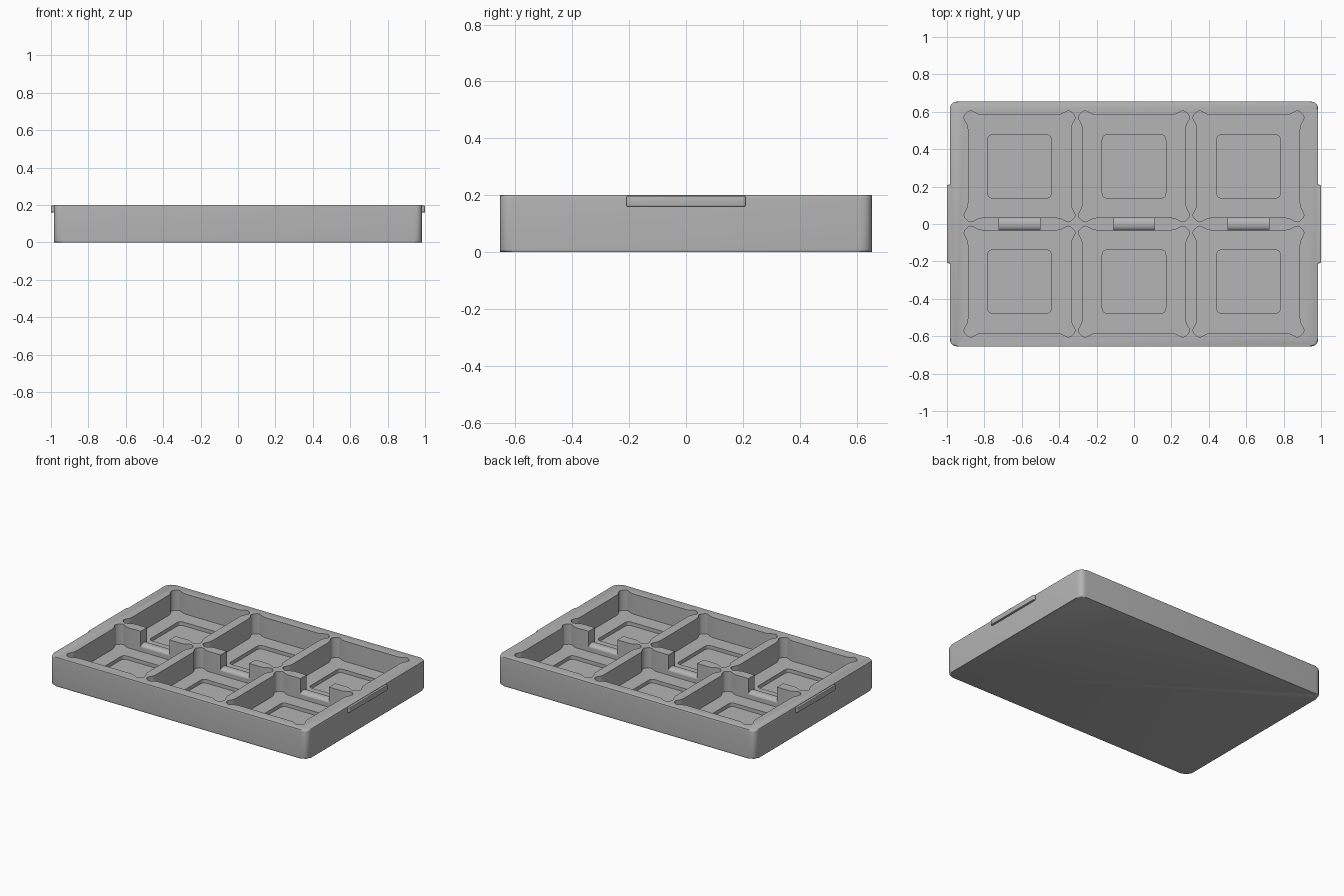
import bpy, bmesh, math
from mathutils import Vector

cube = bpy.data.objects.get("Cube")
if cube:
    bpy.data.objects.remove(cube, do_unlink=True)

grey = bpy.data.materials.new("mid grey")
grey.use_nodes = True
GREY = (0.46, 0.46, 0.46, 1)
grey.diffuse_color = GREY
grey.node_tree.nodes["Principled BSDF"].inputs["Base Color"].default_value = GREY

HEIGHT, FLOOR, RECESS, NOTCH = 0.2, 0.06, 0.035, 0.11
PITCH_X, ROW_Y = 0.612, 0.308
COLUMNS = [-PITCH_X, 0, PITCH_X]


def rounded(points, radius, steps=5):
    """Outline with every corner replaced by a smooth curve."""
    points = [Vector(p) for p in points]
    out = []
    for i, p in enumerate(points):
        a = p + (points[i - 1] - p).normalized() * radius
        b = p + (points[(i + 1) % len(points)] - p).normalized() * radius
        for k in range(steps + 1):
            t = k / steps
            out.append(a * (1 - t) ** 2 + p * (2 * t * (1 - t)) + b * t * t)
    return out


def rectangle(w, h):
    return [(-w, -h), (w, -h), (w, h), (-w, h)]


def prism(bm, outline, lo, hi, place=lambda u, v, w: (u, v, w)):
    low = [bm.verts.new(place(p[0], p[1], lo)) for p in outline]
    high = [bm.verts.new(place(p[0], p[1], hi)) for p in outline]
    bm.faces.new(low[::-1])
    bm.faces.new(high)
    n = len(low)
    for i in range(n):
        j = (i + 1) % n
        bm.faces.new((low[i], low[j], high[j], high[i]))


def finish(bm, name):
    bmesh.ops.recalc_face_normals(bm, faces=bm.faces[:])
    mesh = bpy.data.meshes.new(name)
    bm.to_mesh(mesh)
    bm.free()
    mesh.materials.append(grey)
    obj = bpy.data.objects.new(name, mesh)
    bpy.context.collection.objects.link(obj)
    return obj


def soften_rims(bm, width):
    """Round the edges around the top and bottom faces."""
    rims = [e for e in bm.edges if abs(e.verts[0].co.z - e.verts[1].co.z) < 1e-5]
    bmesh.ops.bevel(bm, geom=rims, offset=width, segments=3, profile=0.5, affect='EDGES')


def activate(obj):
    bpy.ops.object.select_all(action='DESELECT')
    obj.select_set(True)
    bpy.context.view_layer.objects.active = obj


def carve(target, cutter):
    cutter.hide_render = True
    mod = target.modifiers.new("carve", 'BOOLEAN')
    mod.operation, mod.solver, mod.object = 'DIFFERENCE', 'EXACT', cutter
    activate(target)
    bpy.ops.object.modifier_apply(modifier=mod.name)
    bpy.data.objects.remove(cutter, do_unlink=True)


# Tray block
bm = bmesh.new()
prism(bm, rounded(rectangle(0.985, 0.655), 0.045), 0, HEIGHT)
soften_rims(bm, 0.01)
tray = finish(bm, "tray")

# Pocket outline: a square whose corners flare outward
quarter = [(0.274, 0.215), (0.302, 0.265), (0.265, 0.302), (0.215, 0.274)]
square = []
for turn in range(4):
    c, s = round(math.cos(turn * math.pi / 2)), round(math.sin(turn * math.pi / 2))
    square += [(x * c - y * s, x * s + y * c) for x, y in quarter]
pocket = rounded(square, 0.02)


# Six pockets, then a shallow recess in each floor
def per_cell(name, outline, lo, hi):
    cells = bmesh.new()
    for cx in COLUMNS:
        for cy in (-ROW_Y, ROW_Y):
            prism(cells, outline, lo, hi, lambda u, v, w: (u + cx, v + cy, w))
    return finish(cells, name)


carve(tray, per_cell("pocket_cutter", pocket, FLOOR, HEIGHT + 0.1))
carve(tray, per_cell("recess_cutter", rounded(rectangle(0.17, 0.17), 0.03), RECESS, FLOOR + 0.03))

# Notches through the middle divider, leaving a round-topped sill
arc = [(0.034 * math.cos(a), NOTCH - 0.02 + 0.02 * math.sin(a))
       for a in [math.pi * (1 - k / 10) for k in range(11)]]
sill = [(-0.06, NOTCH - 0.02)] + arc + [(0.06, NOTCH - 0.02), (0.06, 0.3), (-0.06, 0.3)]
bm = bmesh.new()
for cx in COLUMNS:
    prism(bm, sill, cx - 0.11, cx + 0.11, lambda u, v, w: (w, u, v))
carve(tray, finish(bm, "notch_cutter"))

# Grip lips on both ends
parts = [tray]
for side, name in ((1, "left_lip"), (-1, "right_lip")):
    bm = bmesh.new()
    prism(bm, rounded(rectangle(0.02, 0.21), 0.008, 3), 0.16, 0.197,
          lambda u, v, w: (u + side * 0.98, v, w))
    soften_rims(bm, 0.004)
    parts.append(finish(bm, name))

for part in parts:
    activate(part)
    bpy.ops.object.shade_smooth_by_angle(angle=math.radians(35))
